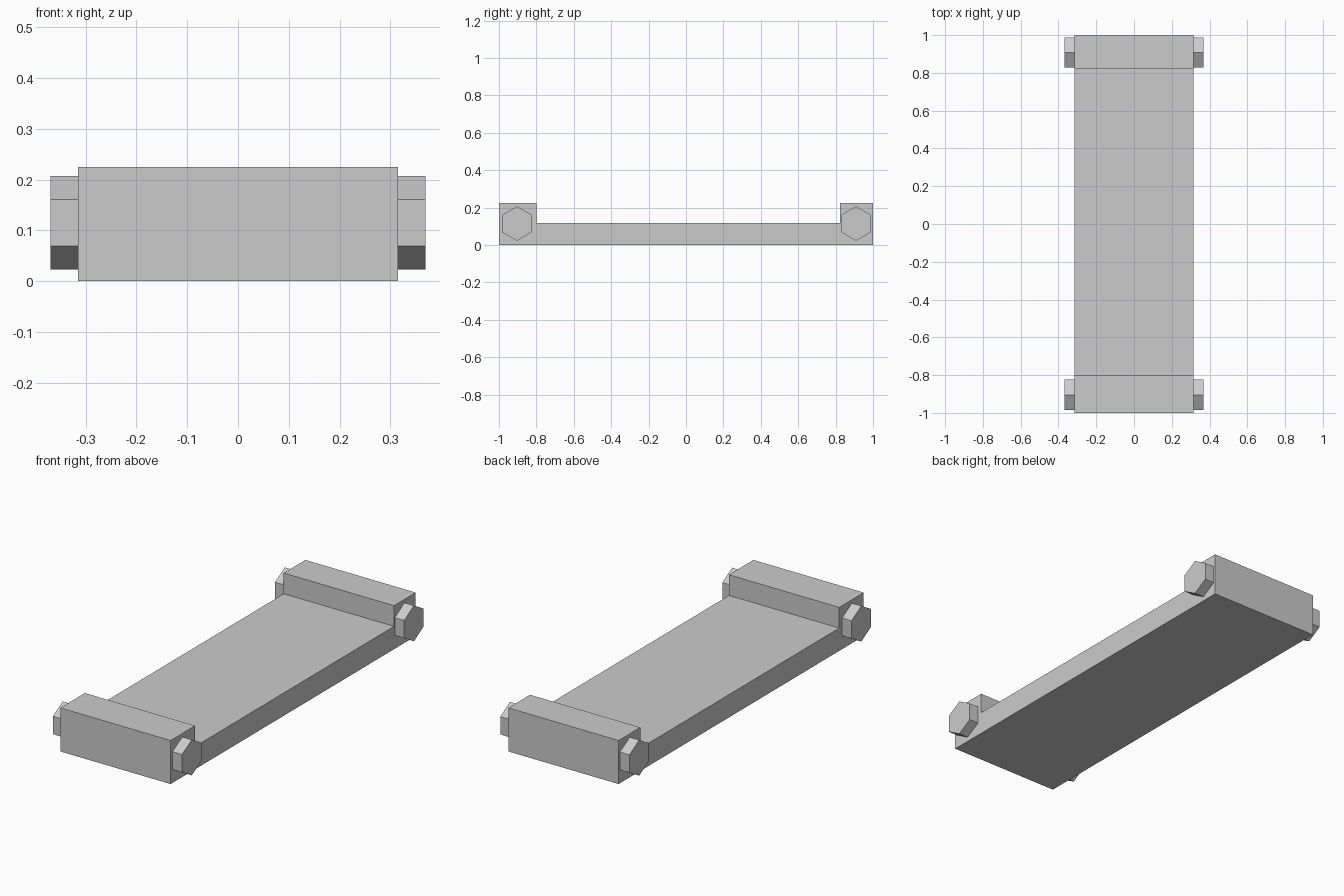
import bpy, bmesh
from math import sin, cos, tau

if "Cube" in bpy.data.objects:
    bpy.data.objects.remove(bpy.data.objects["Cube"])


def extrude_x(name, profile, x0, x1):
    """Extrude a (y, z) profile along x into a closed solid."""
    bm = bmesh.new()
    face = bm.faces.new([bm.verts.new((x0, y, z)) for y, z in profile])
    result = bmesh.ops.extrude_face_region(bm, geom=[face], use_keep_orig=True)
    moved = [v for v in result["geom"] if isinstance(v, bmesh.types.BMVert)]
    bmesh.ops.translate(bm, verts=moved, vec=(x1 - x0, 0, 0))
    bmesh.ops.recalc_face_normals(bm, faces=bm.faces[:])
    mesh = bpy.data.meshes.new(name)
    bm.to_mesh(mesh)
    bm.free()
    obj = bpy.data.objects.new(name, mesh)
    bpy.context.collection.objects.link(obj)
    return obj


HALF_WIDTH = 0.315
BOLT_OUT = 0.369

# Flat bed with a raised block at each end
extrude_x("bed", [(-1, 0), (1, 0), (1, 0.225), (0.823, 0.225), (0.823, 0.118),
                  (-0.80, 0.118), (-0.80, 0.225), (-1, 0.225)],
          -HALF_WIDTH, HALF_WIDTH)

# Hexagonal bolt heads, point up, on both sides of each block
for end, y in (("front", -0.904), ("back", 0.909)):
    hexagon = [(y + 0.092 * sin(i * tau / 6), 0.115 + 0.092 * cos(i * tau / 6))
               for i in range(6)]
    for side, s in (("left", -1), ("right", 1)):
        extrude_x(f"{end}_{side}_bolt_head", hexagon, s * HALF_WIDTH, s * BOLT_OUT)
